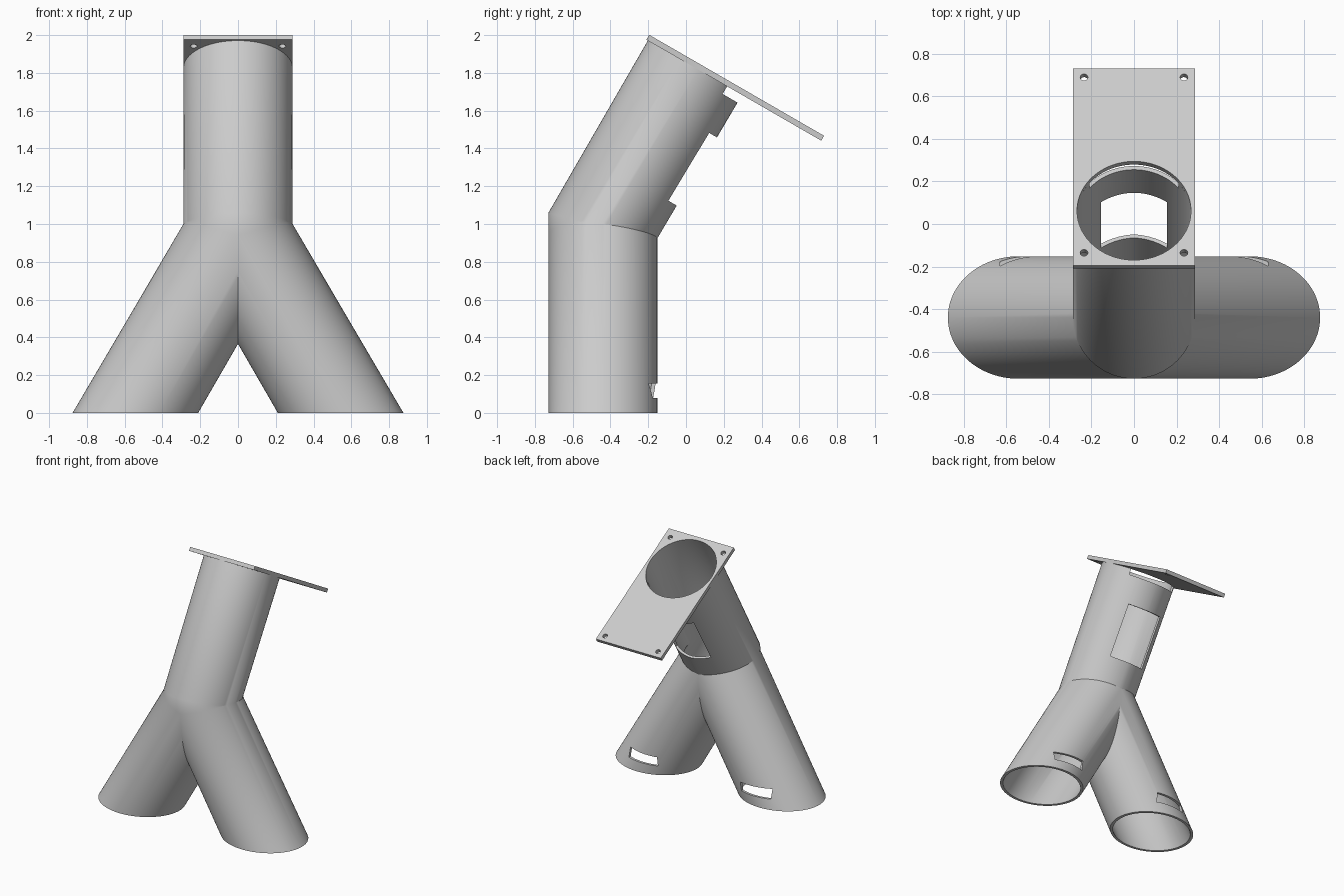
import bpy, bmesh
from math import sin, cos, tan, pi, radians
from mathutils import Vector, Matrix

default = bpy.data.objects.get("Cube")
if default:
    bpy.data.objects.remove(default, do_unlink=True)

TILT = radians(30)
R_OUT, R_IN = 0.288, 0.268
AXIS_Y = -0.44                       # y of the leg axes
Z_LEGS, Z_NECK = 0.941, 0.983        # heights where the axes bend
PLATE_T = 0.03
TOP = Vector((0, 0.0625, 1.853))     # centre of the flange opening
LEG_DIR = Vector((sin(TILT), 0, -cos(TILT)))
NECK_DIR = Vector((0, sin(TILT), cos(TILT)))
FLANGE = Matrix.Translation(TOP) @ Matrix.Rotation(-TILT, 4, 'X')

grey = bpy.data.materials.new("light_grey")
grey.use_nodes = True
COLOUR = (0.6, 0.6, 0.6, 1)
grey.diffuse_color = COLOUR
grey.node_tree.nodes["Principled BSDF"].inputs["Base Color"].default_value = COLOUR


def make_object(name, bm):
    bmesh.ops.recalc_face_normals(bm, faces=bm.faces)
    mesh = bpy.data.meshes.new(name)
    bm.to_mesh(mesh)
    bm.free()
    mesh.materials.append(grey)
    obj = bpy.data.objects.new(name, mesh)
    bpy.context.collection.objects.link(obj)
    return obj


def box(name, lo, hi, frame=Matrix()):
    lo, hi = Vector(lo), Vector(hi)
    bm = bmesh.new()
    size = Matrix.Diagonal((*(hi - lo), 1))
    bmesh.ops.create_cube(bm, size=1, matrix=frame @ Matrix.Translation((lo + hi) / 2) @ size)
    return make_object(name, bm)


def drill(name, x, y, radius, sides):
    bm = bmesh.new()
    bmesh.ops.create_cone(bm, cap_ends=True, segments=sides, radius1=radius, radius2=radius,
                          depth=0.2, matrix=FLANGE @ Matrix.Translation((x, y, 0)))
    return make_object(name, bm)


def finish(obj, cutters):
    # cut the openings, bake the modifiers, then smooth the curved faces
    for cutter in cutters:
        cutter.hide_render = True
        mod = obj.modifiers.new(cutter.name, 'BOOLEAN')
        mod.operation, mod.solver, mod.object = 'DIFFERENCE', 'EXACT', cutter
    graph = bpy.context.evaluated_depsgraph_get()
    graph.update()
    baked = bpy.data.meshes.new_from_object(obj.evaluated_get(graph))
    obj.modifiers.clear()
    obj.data = baked
    for cutter in cutters:
        bpy.data.objects.remove(cutter, do_unlink=True)
    bpy.ops.object.select_all(action='DESELECT')
    obj.select_set(True)
    bpy.context.view_layer.objects.active = obj
    bpy.ops.object.shade_smooth_by_angle(angle=radians(30))


def pipe_rings(radius, sides):
    # bent pipe: foot, leg bend, neck bend, top
    columns = []
    for i in range(sides):
        a = 2 * pi * i / sides
        x, y = radius * cos(a), radius * sin(a)
        z1 = Z_LEGS + x * tan(TILT / 2)
        z2 = Z_NECK - y * tan(TILT / 2)
        p1, p2 = Vector((x, AXIS_Y + y, z1)), Vector((x, AXIS_Y + y, z2))
        foot = p1 + LEG_DIR * (z1 / cos(TILT))
        top = p2 + NECK_DIR * ((TOP - p2).dot(NECK_DIR) - PLATE_T)
        if z1 > z2:
            p1.z = p2.z = (z1 + z2) / 2
        columns.append((foot, p1, p2, top))
    return list(zip(*columns))


# Branching tube: one half, cut at the middle and mirrored
SIDES = 96
bm = bmesh.new()
loops = pipe_rings(R_OUT, SIDES) + pipe_rings(R_IN, SIDES)[::-1]
rings = [[bm.verts.new(p) for p in ring] for ring in loops]
for k, ring in enumerate(rings):
    after = rings[(k + 1) % len(rings)]
    for i in range(SIDES):
        j = (i + 1) % SIDES
        bm.faces.new((ring[i], ring[j], after[j], after[i]))
bmesh.ops.remove_doubles(bm, verts=bm.verts, dist=1e-5)
bmesh.ops.recalc_face_normals(bm, faces=bm.faces)
bmesh.ops.bisect_plane(bm, geom=bm.verts[:] + bm.edges[:] + bm.faces[:], dist=1e-5,
                       plane_co=(0, 0, 0), plane_no=(1, 0, 0), clear_inner=True)
tube = make_object("branching_tube", bm)
mirror = tube.modifiers.new("mirror", 'MIRROR')
mirror.use_clip = True
mirror.merge_threshold = 0.0005

# Openings: back window, slot under the flange, one slot near each foot
cuts = [box("window_cutter", (-0.155, 0.1, -0.71), (0.155, 0.4, -0.291), FLANGE),
        box("top_slot_cutter", (-0.21, 0.1, -0.077), (0.21, 0.4, 0.02), FLANGE)]
for side in (-1, 1):
    x0, x1 = sorted((side * 0.37, side * 0.63))
    cuts.append(box("foot_slot_cutter", (x0, -0.35, 0.08), (x1, 0, 0.155)))
finish(tube, cuts)

# Flange plate with the pipe opening and four screw holes
plate = box("flange_plate", (-R_OUT, -0.297, -PLATE_T), (R_OUT, 0.772, 0), FLANGE)
holes = [drill("pipe_drill", 0, 0, R_IN, SIDES)]
for x in (-0.235, 0.235):
    for y in (-0.228, 0.725):
        holes.append(drill("screw_drill", x, y, 0.018, 20))
finish(plate, holes)
